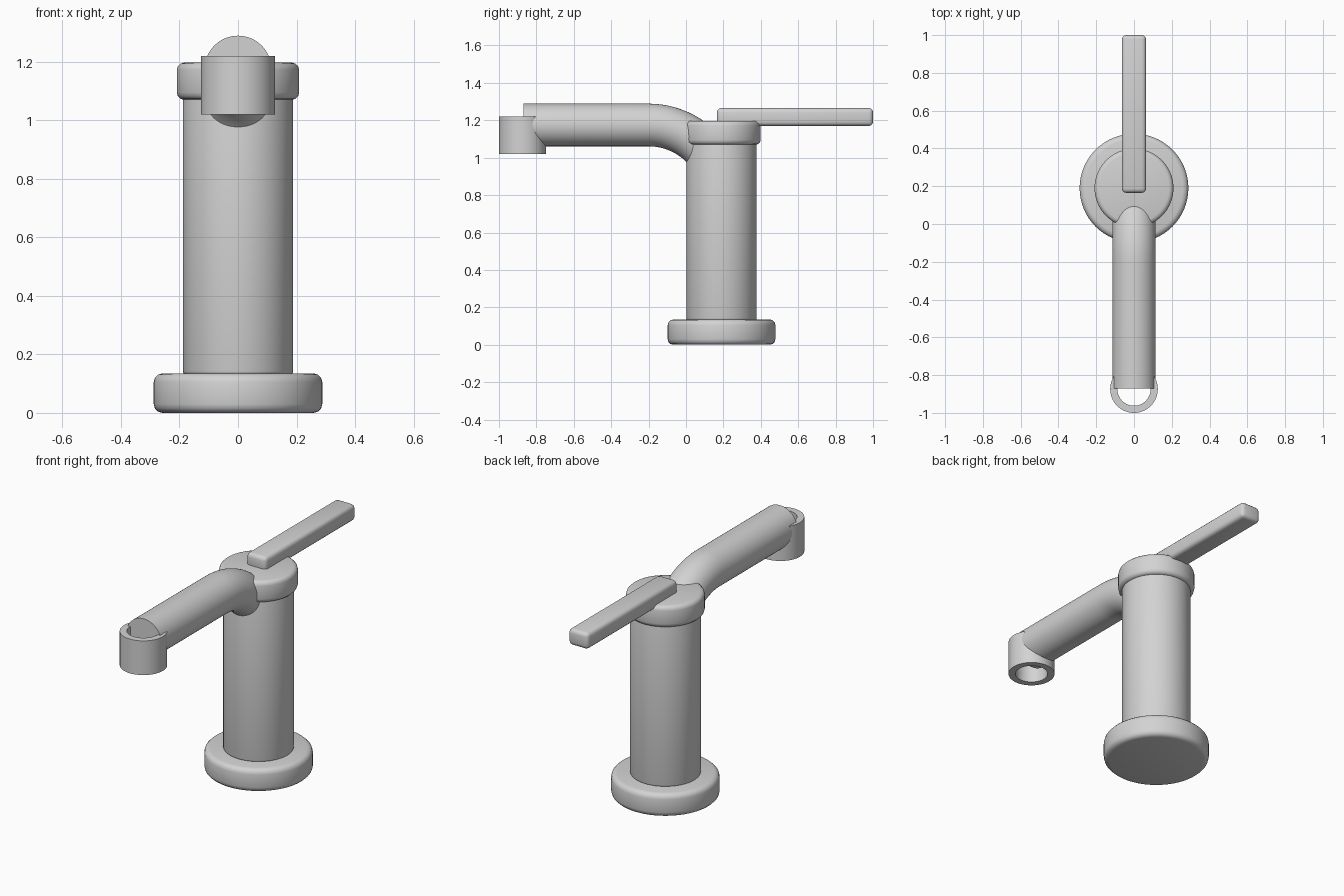
import bpy, bmesh, math
from mathutils import Vector

cube = bpy.data.objects.get("Cube")
if cube:
    bpy.data.objects.remove(cube, do_unlink=True)

metal = bpy.data.materials.new("brushed grey metal")
metal.use_nodes = True
GREY = (0.65, 0.65, 0.65, 1)
metal.diffuse_color = GREY
metal.node_tree.nodes["Principled BSDF"].inputs["Base Color"].default_value = GREY

AXIS_Y = 0.19      # centre line of the column
SIDES = 64


def finish(name, bm, location=(0, 0, 0)):
    bmesh.ops.recalc_face_normals(bm, faces=bm.faces)
    mesh = bpy.data.meshes.new(name)
    bm.to_mesh(mesh)
    bm.free()
    mesh.materials.append(metal)
    mesh.shade_smooth()
    mesh.set_sharp_from_angle(angle=math.radians(35))
    ob = bpy.data.objects.new(name, mesh)
    ob.location = location
    bpy.context.collection.objects.link(ob)
    return ob


def round_edges(bm, width):
    sharp = [e for e in bm.edges if e.calc_face_angle(0) > math.radians(40)]
    bmesh.ops.bevel(bm, geom=sharp, offset=width, segments=3,
                    profile=0.5, affect='EDGES')


def disc(name, radius, bottom, top, bevel):
    bm = bmesh.new()
    bmesh.ops.create_cone(bm, cap_ends=True, segments=SIDES, radius1=radius,
                          radius2=radius, depth=top - bottom)
    round_edges(bm, bevel)
    return finish(name, bm, (0, AXIS_Y, (bottom + top) / 2))


def loft(bm, rings, closed=False):
    pairs = list(zip(rings, rings[1:]))
    if closed:
        pairs.append((rings[-1], rings[0]))
    for a, b in pairs:
        for i in range(SIDES):
            j = (i + 1) % SIDES
            bm.faces.new((a[i], a[j], b[j], b[i]))


def ring(bm, centre, u, v, radius):
    angles = [2 * math.pi * i / SIDES for i in range(SIDES)]
    return [bm.verts.new(centre + radius * (u * math.cos(a) + v * math.sin(a)))
            for a in angles]


X, Y, Z = Vector((1, 0, 0)), Vector((0, 1, 0)), Vector((0, 0, 1))

# Column
disc("base", 0.288, 0, 0.135, 0.03)
disc("column", 0.188, 0.13, 1.18, 0.012)
disc("collar", 0.209, 1.07, 1.197, 0.025)

# Spout: straight tube that bends down into the column
bm = bmesh.new()
bend, start, height = 0.4, -0.2, 1.175
rings = [ring(bm, Vector((0, -0.87, height)), X, Z, 0.114)]
for step in range(21):
    a = math.radians(80) * step / 20
    centre = Vector((0, start + bend * math.sin(a),
                     height - bend * (1 - math.cos(a))))
    rings.append(ring(bm, centre, X, Y * math.sin(a) + Z * math.cos(a), 0.114))
loft(bm, rings)
bm.faces.new(rings[0])
bm.faces.new(rings[-1])
finish("spout", bm)

# Nozzle: open sleeve around the spout tip
bm = bmesh.new()
profile = [(0.126, 1.02), (0.126, 1.22), (0.088, 1.22), (0.088, 1.02)]
loft(bm, [ring(bm, Vector((0, -0.874, z)), X, Y, r) for r, z in profile],
     closed=True)
finish("nozzle", bm)

# Lever handle
bm = bmesh.new()
bmesh.ops.create_cube(bm, size=1)
bmesh.ops.scale(bm, vec=(0.128, 0.835, 0.095), verts=bm.verts)
round_edges(bm, 0.022)
finish("handle", bm, (0, 0.5825, 1.2175))
